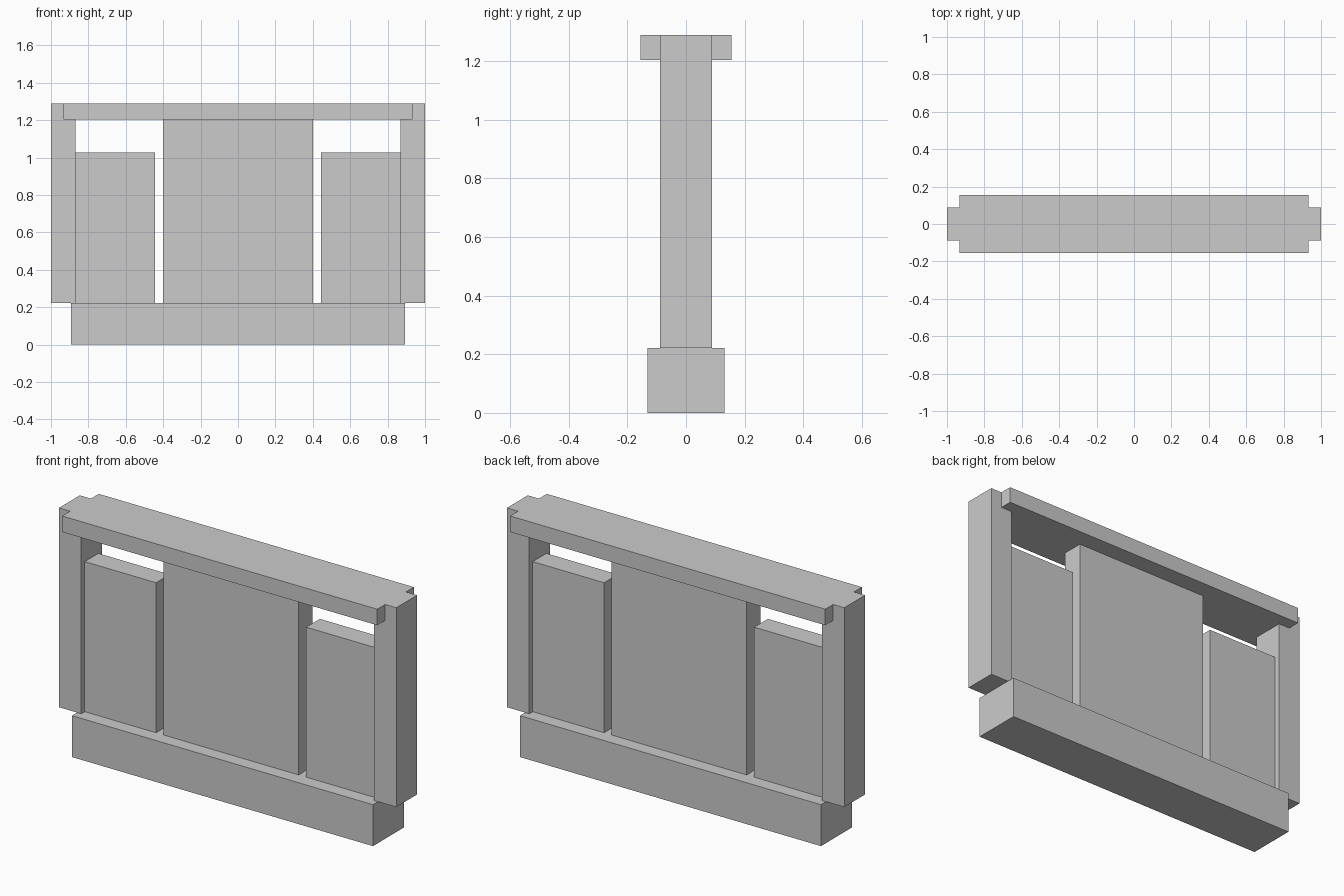
import bpy

if "Cube" in bpy.data.objects:
    bpy.data.objects.remove(bpy.data.objects["Cube"])


def box(name, x0, x1, half_depth, z0, z1):
    """Box spanning x0..x1 and z0..z1, centred on y = 0."""
    bpy.ops.mesh.primitive_cube_add(size=1, location=((x0 + x1) / 2, 0, (z0 + z1) / 2))
    ob = bpy.context.object
    ob.name = name
    ob.scale = (x1 - x0, 2 * half_depth, z1 - z0)
    bpy.ops.object.transform_apply(location=False, rotation=False, scale=True)
    return ob


BASE_TOP, BEAM_BOTTOM, TOP = 0.222, 1.204, 1.29

# Plinth, cap rail and tall middle slab
box("base", -0.892, 0.892, 0.131, 0, BASE_TOP)
box("top_rail", -0.934, 0.934, 0.155, BEAM_BOTTOM, TOP)
box("middle_panel", -0.40, 0.40, 0.058, BASE_TOP, BEAM_BOTTOM)

# End posts and shorter side slabs, one of each per side
for side, s in (("left", -1), ("right", 1)):
    box(side + "_post", *sorted((s * 0.868, s * 1.0)), 0.088, BASE_TOP, TOP)
    box(side + "_panel", *sorted((s * 0.445, s * 0.868)), 0.058, BASE_TOP, 1.026)
